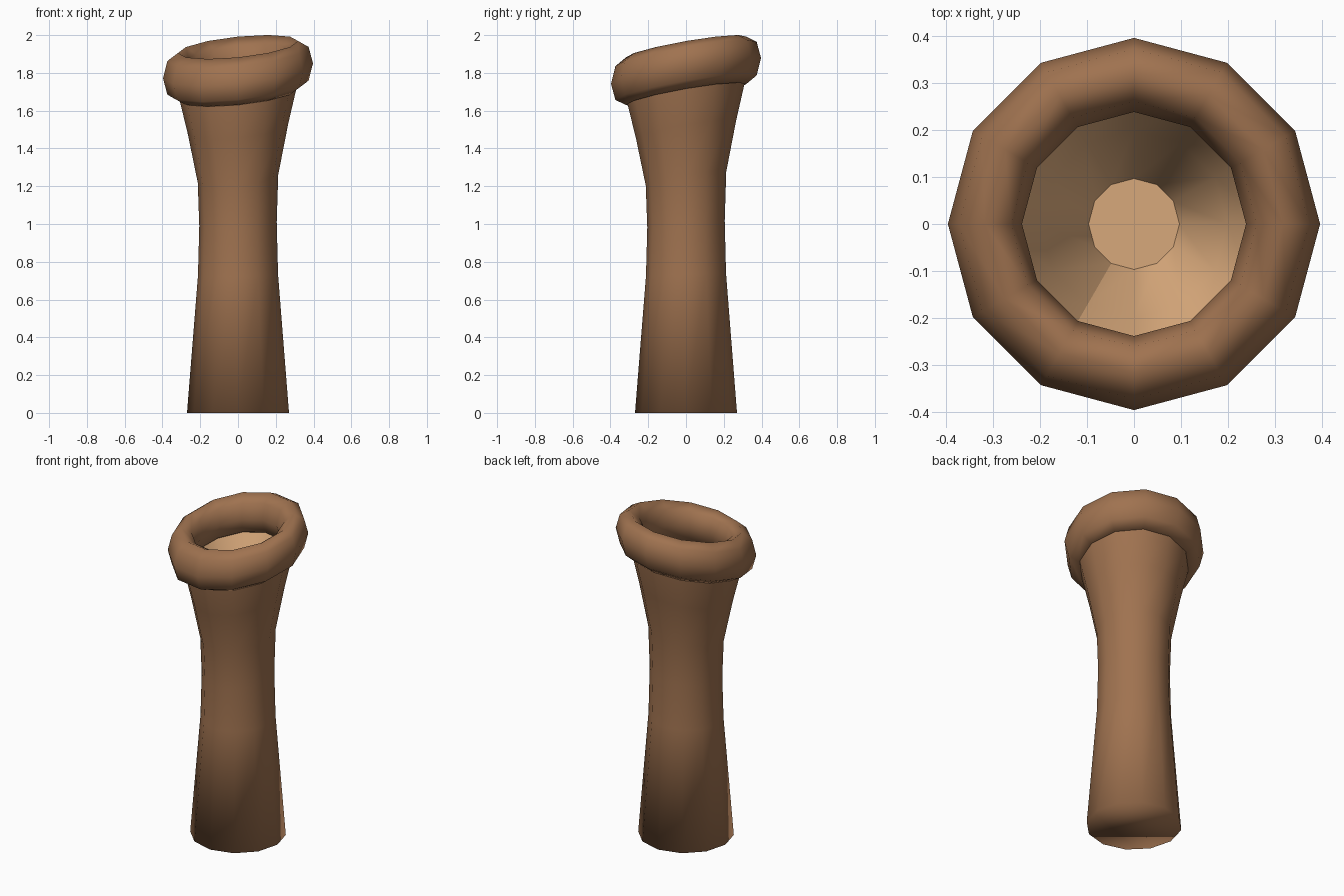
import bpy, math

if "Cube" in bpy.data.objects:
    bpy.data.objects.remove(bpy.data.objects["Cube"])

SIDES = 12
LEAN = math.radians(60)   # direction in which the mouth rises


def material(name, color):
    m = bpy.data.materials.new(name)
    m.diffuse_color = (*color, 1)
    m.use_nodes = True
    m.node_tree.nodes["Principled BSDF"].inputs["Base Color"].default_value = m.diffuse_color
    return m


def lathe(name, rows, mat, loop=False, cap=False, flip=False, sharp=180):
    """Revolve rows of (radius, height, slope); slope tilts the row towards LEAN."""
    verts, faces = [], []
    for r, z, slope in rows:
        for i in range(SIDES):
            a = 2 * math.pi * i / SIDES
            verts.append((r * math.cos(a), r * math.sin(a),
                          z + slope * r * math.cos(a - LEAN)))
    n = len(rows)
    for j in range(n if loop else n - 1):
        k = (j + 1) % n
        for i in range(SIDES):
            i2 = (i + 1) % SIDES
            f = [j * SIDES + i, j * SIDES + i2, k * SIDES + i2, k * SIDES + i]
            faces.append(f[::-1] if flip else f)
    if cap:
        f = list(range(SIDES))
        faces.append(f if flip else f[::-1])
    mesh = bpy.data.meshes.new(name)
    mesh.from_pydata(verts, [], faces)
    mesh.materials.append(mat)
    obj = bpy.data.objects.new(name, mesh)
    bpy.context.collection.objects.link(obj)
    bpy.ops.object.select_all(action='DESELECT')
    obj.select_set(True)
    bpy.context.view_layer.objects.active = obj
    bpy.ops.object.shade_smooth_by_angle(angle=math.radians(sharp))
    return obj


brown = material("brown", (0.35, 0.17, 0.08))
tan = material("tan", (0.80, 0.46, 0.23))

# Waisted trunk with a closed base
lathe("trunk", [(0.27, 0, 0), (0.212, 0.73, 0.04), (0.205, 1.0, 0.1),
                (0.213, 1.24, 0.2), (0.265, 1.5, 0.2), (0.31, 1.69, 0.2),
                (0.318, 1.8, 0.2)], brown, cap=True)

# Thick tilted lip around the mouth
lip = []
for k in range(8):
    t = 2 * math.pi * k / 8
    lip.append((0.318 + 0.079 * math.cos(t), 1.811 + 0.126 * math.sin(t), 0.2))
lathe("lip", lip, brown, loop=True)

# Pale hollow inside the mouth, narrowing to a small floor
lathe("hollow", [(0.097, 1.2, 0.2), (0.2, 1.5, 0.2), (0.30, 1.78, 0.2)],
      tan, cap=True, flip=True, sharp=30)
